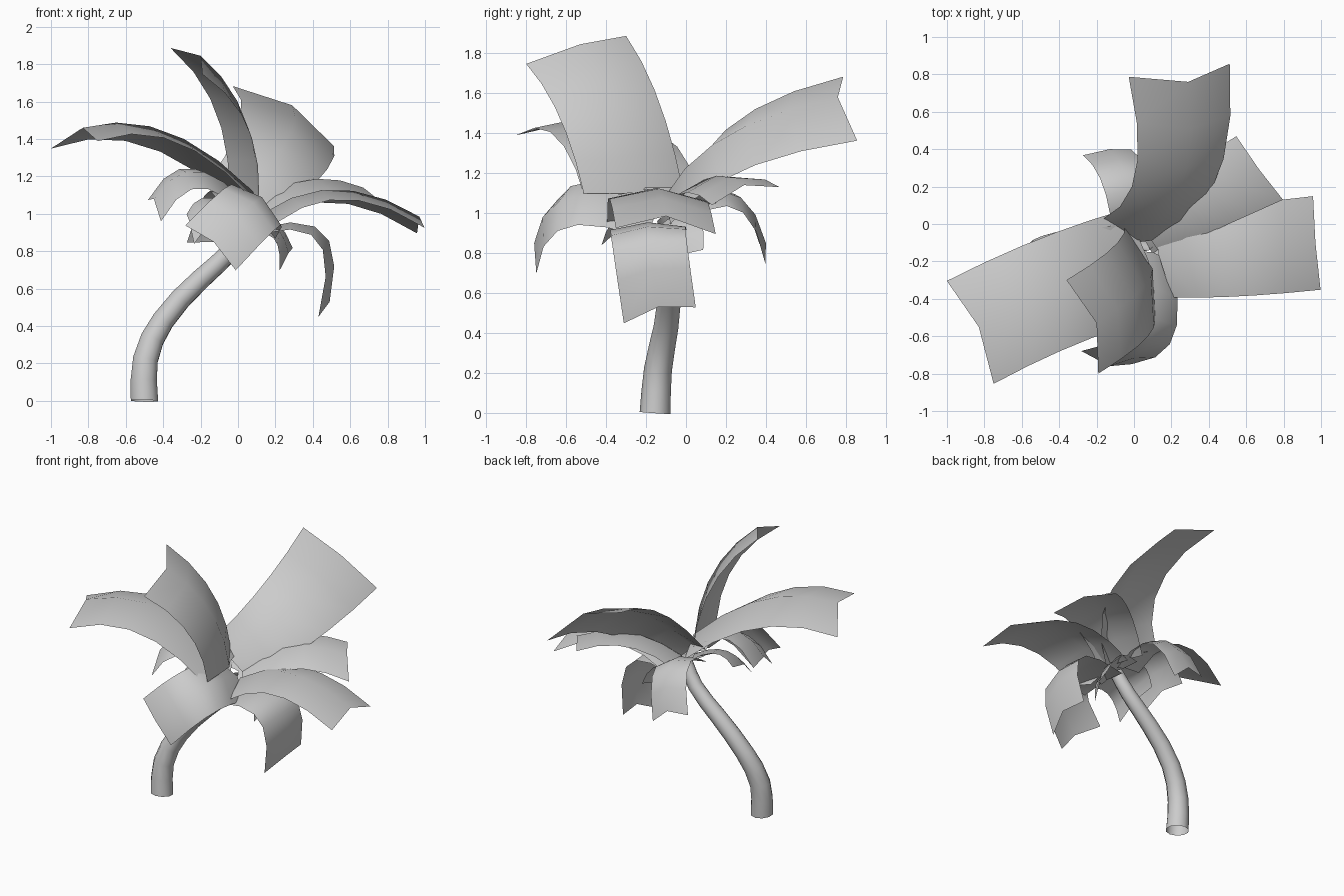
import bpy
from mathutils import Vector


def trunk(points):
    """Curved tapering trunk, open at both ends; points are x, y, z, radius."""
    cu = bpy.data.curves.new("trunk", "CURVE")
    cu.dimensions = "3D"
    cu.bevel_depth = 1.0
    cu.bevel_resolution = 3
    cu.resolution_u = 2
    sp = cu.splines.new("BEZIER")
    sp.bezier_points.add(len(points) - 1)
    for bp, (x, y, z, r) in zip(sp.bezier_points, points):
        bp.co = (x, y, z)
        bp.radius = r
        bp.handle_left_type = bp.handle_right_type = "AUTO"
    bpy.context.collection.objects.link(bpy.data.objects.new("trunk", cu))


def leaf(name, base, middle, tip, side0, side1, fold, notch=0.07, rows=6):
    """Folded strip: midrib arcs through three points, edges drop by fold
    and run past the midrib at the tip by notch."""
    a, m, c = Vector(base), Vector(middle), Vector(tip)
    b = 2 * m - (a + c) / 2
    s0, s1 = Vector(side0), Vector(side1)
    verts, faces = [], []
    for i in range(rows):
        t = i / (rows - 1)
        p = a * (1 - t) ** 2 + b * 2 * t * (1 - t) + c * t * t
        tangent = (b - a) * (1 - t) + (c - b) * t
        side = s0.lerp(s1, t)
        n = side.cross(tangent).normalized()
        if i == 0 and n.z < 0:
            fold = -fold
        drop = n * fold - tangent.normalized() * notch * t ** 3
        verts += [p - side - drop, p, p + side - drop]
        if i:
            k = 3 * i
            faces += [(k - 3, k - 2, k + 1, k), (k - 2, k - 1, k + 2, k + 1)]
    me = bpy.data.meshes.new(name)
    me.from_pydata(verts, [], faces)
    me.shade_smooth()
    bpy.context.collection.objects.link(bpy.data.objects.new(name, me))


trunk([(-0.5, -0.155, 0, 0.077), (-0.495, -0.14, 0.22, 0.07),
       (-0.4, -0.1, 0.43, 0.062), (-0.2, -0.08, 0.65, 0.056),
       (-0.02, -0.08, 0.82, 0.05), (0.07, -0.1, 0.96, 0.045)])

# large upper leaves
leaf("upright_leaf", (0.1, -0.24, 1.1), (0.03, -0.36, 1.53), (-0.2, -0.53, 1.845),
     (0.08, -0.25, 0), (0.085, -0.25, -0.07), 0.07, 0.045)
leaf("back_leaf", (0, -0.1, 1.09), (0.26, 0.21, 1.39), (0.29, 0.76, 1.58),
     (0.17, -0.05, -0.11), (0.27, 0.035, -0.16), 0.08, 0.055)
leaf("left_leaf", (0.08, -0.2, 1.12), (-0.38, -0.35, 1.44), (-0.83, -0.55, 1.46),
     (0.07, -0.29, -0.01), (0.125, -0.275, 0.02), 0.075, 0.075)
leaf("right_leaf", (0.13, -0.16, 1.0), (0.53, -0.14, 1.13), (0.97, -0.1, 0.985),
     (0.04, -0.24, 0), (0.02, -0.25, 0.015), 0.06, 0.045)
leaf("right_back_leaf", (0.06, -0.04, 1.03), (0.36, 0.12, 1.18), (0.67, 0.29, 1.14),
     (0.06, -0.14, -0.02), (0.125, -0.17, -0.045), 0.05, 0.025)

# drooping lower leaves
leaf("right_drooping_leaf", (0.1, -0.18, 0.92), (0.455, -0.19, 0.9), (0.49, -0.14, 0.53),
     (0, -0.19, 0), (-0.02, -0.18, -0.04), 0.03, 0.05)
leaf("front_drooping_leaf", (0.1, -0.15, 1.0), (0.11, -0.58, 1.08), (-0.13, -0.76, 0.85),
     (0.13, -0.03, -0.1), (0.135, -0.035, -0.12), 0.05, 0.03)
leaf("back_drooping_leaf", (0.02, -0.07, 1.0), (-0.03, 0.23, 1.1), (-0.13, 0.4, 0.85),
     (0.12, 0.03, -0.04), (0.13, 0.015, -0.05), 0.03, 0.05)
leaf("left_drooping_leaf", (0.03, -0.15, 1.07), (-0.23, -0.21, 1.23), (-0.45, -0.25, 1.08),
     (0.03, -0.16, -0.05), (0.035, -0.16, -0.057), 0.04, 0.05)

# small leaves under the crown
leaf("small_right_leaf", (0.06, -0.09, 0.97), (0.2, -0.04, 0.93), (0.27, -0.03, 0.79),
     (0.06, -0.11, -0.06), (-0.035, -0.11, -0.06), 0.02, 0.03)
leaf("small_left_leaf", (0.05, -0.17, 1.0), (-0.13, -0.24, 1.05), (-0.26, -0.29, 0.96),
     (0.05, -0.13, -0.05), (0.02, -0.14, -0.08), 0.03, 0.03)
